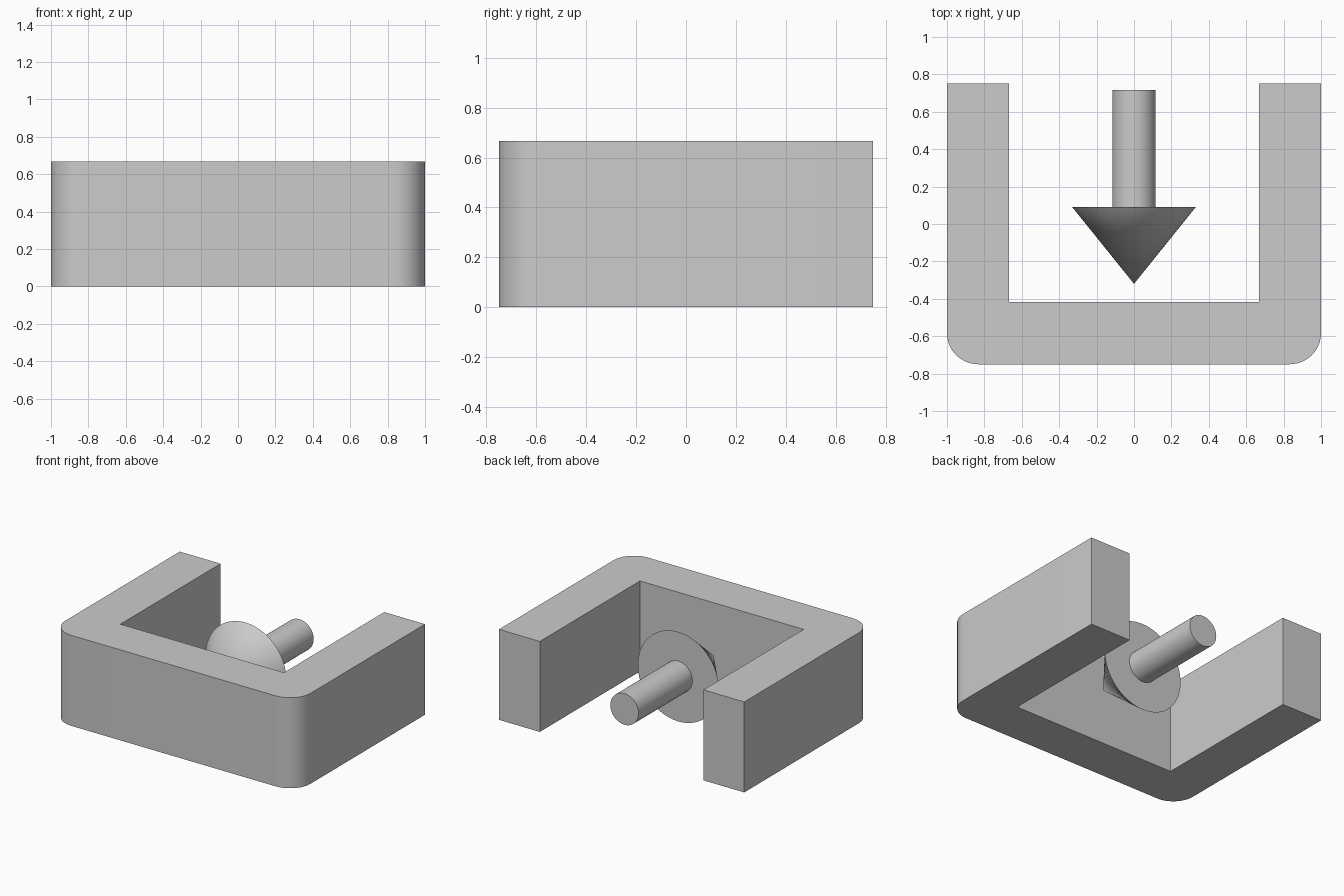
import bpy, bmesh, math

if "Cube" in bpy.data.objects:
    bpy.data.objects.remove(bpy.data.objects["Cube"])

grey = bpy.data.materials.new("plain_grey")
grey.diffuse_color = (0.6, 0.6, 0.6, 1)
grey.use_nodes = True
grey.node_tree.nodes["Principled BSDF"].inputs["Base Color"].default_value = grey.diffuse_color

H = 0.667       # height of the bracket
R = 0.167       # outer corner radius
MID = H / 2     # height of the pin axis


def finish(name, bm):
    bmesh.ops.recalc_face_normals(bm, faces=bm.faces)
    mesh = bpy.data.meshes.new(name)
    bm.to_mesh(mesh)
    bm.free()
    mesh.materials.append(grey)
    obj = bpy.data.objects.new(name, mesh)
    bpy.context.collection.objects.link(obj)
    bpy.ops.object.select_all(action='DESELECT')
    obj.select_set(True)
    bpy.context.view_layer.objects.active = obj
    bpy.ops.object.shade_smooth_by_angle(angle=math.radians(30))
    return obj


# U-shaped bracket: right half of the outline, mirrored, then extruded
steps = 12
half = [(1 - R + R * math.sin(a), -0.75 + R - R * math.cos(a))
        for a in (math.pi / 2 * i / steps for i in range(steps + 1))]
half += [(1, 0.75), (0.667, 0.75), (0.667, -0.417)]
outline = half + [(-x, y) for x, y in reversed(half)]
bm = bmesh.new()
base = bm.faces.new([bm.verts.new((x, y, 0)) for x, y in outline])
top = bmesh.ops.extrude_face_region(bm, geom=[base])
bmesh.ops.translate(bm, vec=(0, 0, H),
                    verts=[v for v in top["geom"] if isinstance(v, bmesh.types.BMVert)])
finish("bracket", bm)


def turned(name, profile, segments=64):
    """Spin (radius, y) points about the front-to-back axis."""
    bm = bmesh.new()
    verts = [bm.verts.new((r, y, MID)) for r, y in profile]
    edges = [bm.edges.new(pair) for pair in zip(verts, verts[1:])]
    bmesh.ops.spin(bm, geom=verts + edges, cent=(0, 0, MID), axis=(0, 1, 0),
                   angle=2 * math.pi, steps=segments)
    bmesh.ops.remove_doubles(bm, verts=bm.verts, dist=1e-5)
    return finish(name, bm)


# Pointed head and round shaft as one turned pin
turned("pointed_pin", [(0, -0.32), (0.33, 0.09), (0.115, 0.09), (0.115, 0.717), (0, 0.717)])
